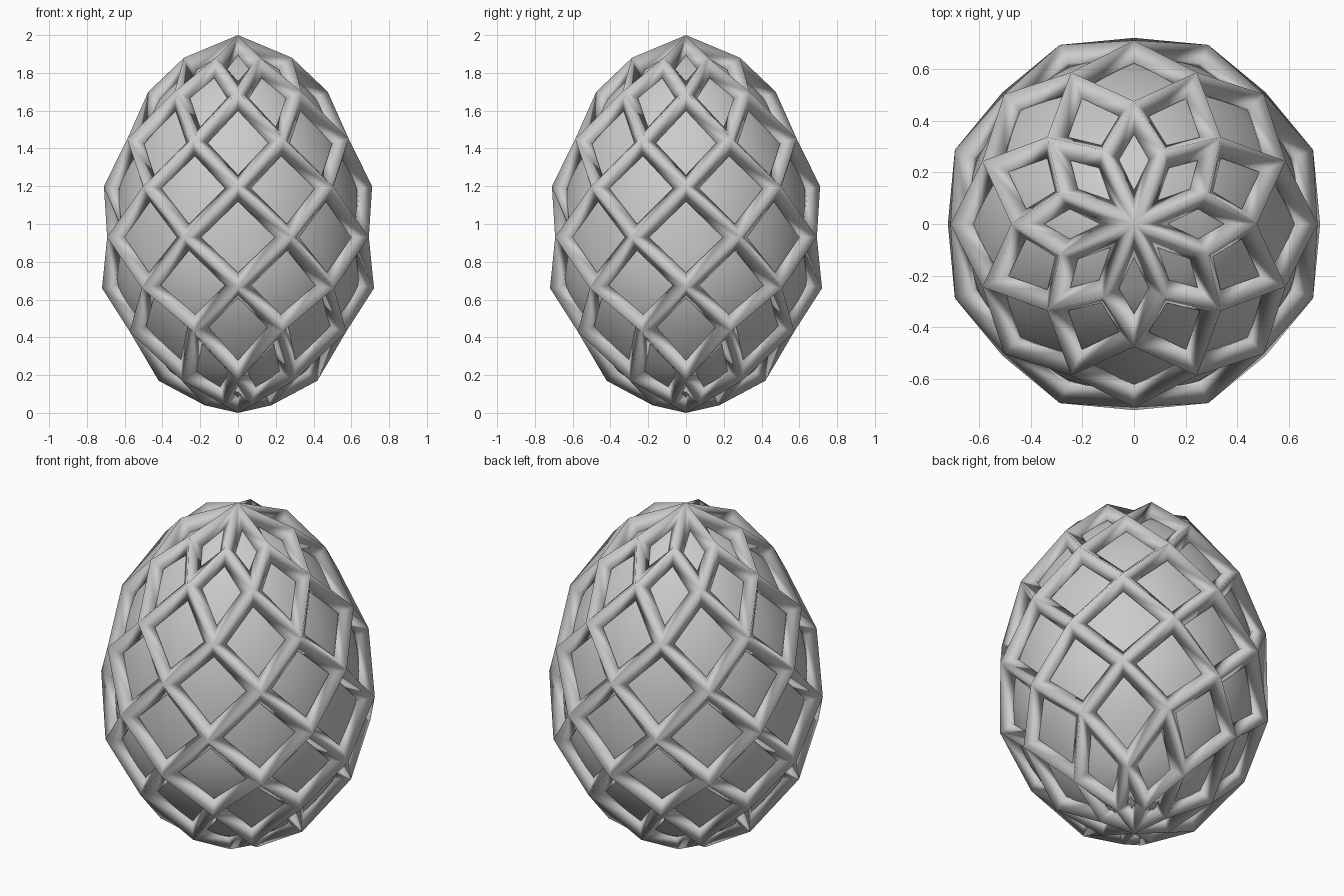
import bpy, bmesh, math
from mathutils import Vector

SIDES = 8            # lattice bars meeting at each pole
HALF_BAR = 0.05      # half the width and depth of a lattice bar

cube = bpy.data.objects.get("Cube")
if cube:
    bpy.data.objects.remove(cube, do_unlink=True)

grey = bpy.data.materials.new("plain_grey")
grey.use_nodes = True
grey.diffuse_color = (0.6, 0.6, 0.6, 1)
grey.node_tree.nodes["Principled BSDF"].inputs["Base Color"].default_value = (0.6, 0.6, 0.6, 1)


def finish(name, bm):
    """Turn a bmesh into a smooth shaded object."""
    bmesh.ops.remove_doubles(bm, verts=bm.verts, dist=0.0001)
    bmesh.ops.recalc_face_normals(bm, faces=bm.faces)
    for face in bm.faces:
        face.smooth = True
    mesh = bpy.data.meshes.new(name)
    bm.to_mesh(mesh)
    bm.free()
    mesh.materials.append(grey)
    obj = bpy.data.objects.new(name, mesh)
    bpy.context.collection.objects.link(obj)


def around(radius, z, angle):
    return Vector((radius * math.cos(angle), radius * math.sin(angle), z))


# Inner egg: a smooth profile spun around the z axis
egg_profile = [(0, 0.07), (0.17, 0.105), (0.36, 0.22), (0.54, 0.445), (0.635, 0.67),
               (0.657, 0.93), (0.627, 1.2), (0.542, 1.45), (0.405, 1.675),
               (0.245, 1.82), (0, 1.925)]


def smooth_profile(points, steps=5):
    """Catmull-Rom curve through the points, mirrored past both poles."""
    pts = [Vector(p) for p in points]
    mirror = lambda p: Vector((-p.x, p.y))
    pts = [mirror(pts[1])] + pts + [mirror(pts[-2])]
    curve = []
    for a, b, c, d in zip(pts, pts[1:], pts[2:], pts[3:]):
        for i in range(steps):
            t = i / steps
            curve.append(0.5 * (2 * b + (c - a) * t + (2 * a - 5 * b + 4 * c - d) * t ** 2
                                + (3 * b - a - 3 * c + d) * t ** 3))
    return curve + [pts[-2]]


bm = bmesh.new()
verts = [bm.verts.new((p.x, 0, p.y)) for p in smooth_profile(egg_profile)]
edges = [bm.edges.new(pair) for pair in zip(verts, verts[1:])]
bmesh.ops.spin(bm, geom=verts + edges, cent=(0, 0, 0), axis=(0, 0, 1),
               angle=math.tau, steps=64, use_duplicate=False)
finish("inner_egg", bm)

# Lattice rings, bottom to top; odd rings are turned by half a step
rings = [(0, 0), (0.19, 0.04), (0.42, 0.17), (0.62, 0.43), (0.72, 0.66), (0.75, 0.93),
         (0.71, 1.2), (0.635, 1.45), (0.475, 1.7), (0.31, 1.88), (0, 2)]
last = len(rings) - 1


def node(ring, half_step, depth):
    """Lattice crossing, moved inward along the surface normal by depth."""
    r, z = rings[ring]
    if ring in (0, last):
        return Vector((0, 0, z + (depth if ring == 0 else -depth)))
    along = (Vector(rings[ring + 1]) - Vector(rings[ring - 1])).normalized()
    return around(r - along.y * depth, z + along.x * depth, half_step * math.pi / SIDES)


# Lattice cage: each diamond opening is framed by bars of diamond section
bm = bmesh.new()
for ring in range(1, last):
    for i in range(SIDES):
        step = 2 * i + (ring + 1) % 2
        corners = [(ring - 1, step), (ring, step + 1), (ring + 1, step), (ring, step - 1)]
        outer = [node(a, s, 0) for a, s in corners]
        middle = [node(a, s, HALF_BAR) for a, s in corners]
        inner = [node(a, s, 2 * HALF_BAR) for a, s in corners]
        inset = []
        for k, point in enumerate(middle):
            to_prev = (middle[k - 1] - point).normalized()
            to_next = (middle[(k + 1) % 4] - point).normalized()
            inset.append(point + (to_prev + to_next) * HALF_BAR / to_prev.cross(to_next).length)
        for k in range(4):
            n = (k + 1) % 4
            for shell in (outer, inner):
                bm.faces.new([bm.verts.new(p) for p in (shell[k], shell[n], inset[n], inset[k])])
finish("lattice_cage", bm)
